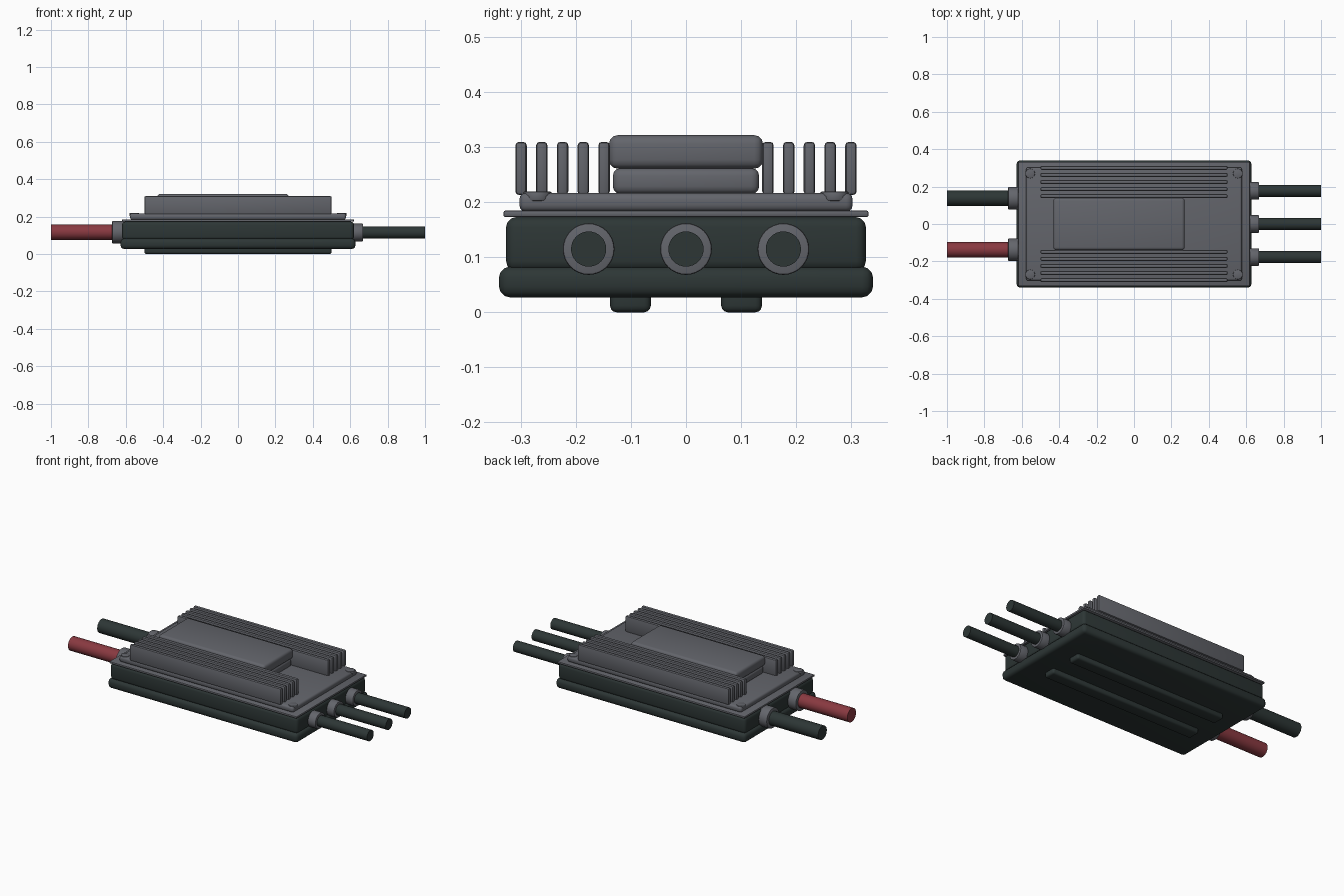
import bpy
import math

cube = bpy.data.objects.get("Cube")
if cube:
    bpy.data.objects.remove(cube, do_unlink=True)


def material(name, rgb):
    mat = bpy.data.materials.new(name)
    mat.use_nodes = True
    colour = (*rgb, 1.0)
    mat.diffuse_color = colour
    bsdf = next(n for n in mat.node_tree.nodes if n.type == 'BSDF_PRINCIPLED')
    bsdf.inputs["Base Color"].default_value = colour
    return mat


DARK = material("dark casing", (0.026, 0.037, 0.036))
GREY = material("grey metal", (0.125, 0.13, 0.148))
RED = material("red insulation", (0.25, 0.041, 0.052))


def finish(obj, name, mat, bevel, segments):
    obj.name = obj.data.name = name
    obj.data.materials.append(mat)
    if bevel:
        mod = obj.modifiers.new("Bevel", 'BEVEL')
        mod.width = bevel
        mod.segments = segments
        mod.limit_method = 'ANGLE'
        mod.angle_limit = math.radians(40)
        bpy.ops.object.modifier_apply(modifier=mod.name)
    bpy.ops.object.shade_smooth_by_angle(angle=math.radians(35))
    return obj


def box(name, half_x, half_y, z0, z1, mat, bevel, x=0.0, y=0.0, segments=3):
    bpy.ops.mesh.primitive_cube_add(size=2, location=(x, y, (z0 + z1) / 2))
    obj = bpy.context.object
    obj.scale = (half_x, half_y, (z1 - z0) / 2)
    bpy.ops.object.transform_apply(location=False, rotation=False, scale=True)
    return finish(obj, name, mat, bevel, segments)


def rod(name, x0, x1, y, z, radius, mat, bevel=0.0):
    bpy.ops.mesh.primitive_cylinder_add(
        vertices=32, radius=radius, depth=abs(x1 - x0),
        location=((x0 + x1) / 2, y, z), rotation=(0, math.pi / 2, 0))
    return finish(bpy.context.object, name, mat, bevel, 2)


# Casing and the plates stacked on it
box("base_tray", 0.628, 0.34, 0.027, 0.083, DARK, 0.02)
box("casing", 0.62, 0.327, 0.075, 0.173, DARK, 0.018)
box("cover_plate", 0.62, 0.332, 0.173, 0.185, GREY, 0.004, segments=2)
box("heatsink_base", 0.577, 0.303, 0.183, 0.217, GREY, 0.012)

# Raised centre block in two steps
box("block_lower", 0.344, 0.133, 0.215, 0.262, GREY, 0.014, x=-0.08)
box("block_upper", 0.351, 0.14, 0.261, 0.322, GREY, 0.016, x=-0.08)

for side, word in ((1, "back"), (-1, "front")):
    # Heatsink fins
    for i in range(5):
        box(f"fin_{word}_{i + 1}", 0.5, 0.0105, 0.213, 0.31, GREY, 0.007,
            y=side * (0.149 + 0.0377 * i), segments=2)
    # Mounting rails underneath
    box(f"rail_{word}", 0.5, 0.037, 0.0, 0.05, DARK, 0.012, y=side * 0.101)
    # Corner screws
    for end, label in ((1, "left"), (-1, "right")):
        bpy.ops.mesh.primitive_cylinder_add(
            vertices=24, radius=0.026, depth=0.018,
            location=(end * 0.555, side * 0.27, 0.211))
        finish(bpy.context.object, f"screw_{word}_{label}", GREY, 0.004, 2)

# Three thin output cables
for i, y in enumerate((-0.177, 0.0, 0.177)):
    rod(f"output_collar_{i + 1}", 0.58, 0.669, y, 0.115, 0.047, GREY, 0.004)
    rod(f"output_cable_{i + 1}", 0.6, 1.0, y, 0.115, 0.032, DARK)

# Two thick power cables
for name, y, mat in (("dark", 0.138, DARK), ("red", -0.138, RED)):
    rod(f"power_collar_{name}", -0.58, -0.673, y, 0.117, 0.06, GREY, 0.004)
    rod(f"power_cable_{name}", -0.6, -1.0, y, 0.117, 0.041, mat)
